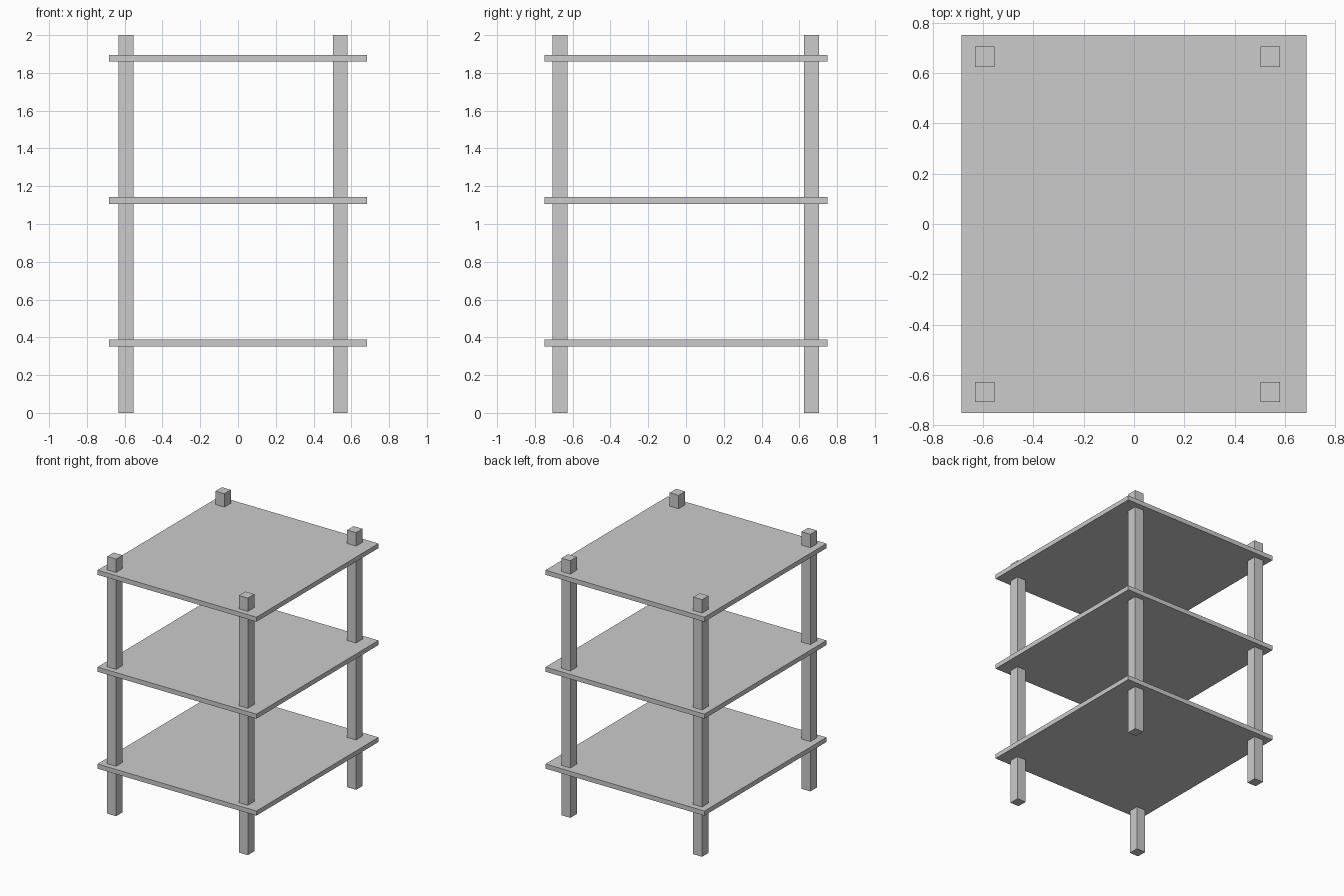
import bpy

if "Cube" in bpy.data.objects:
    bpy.data.objects.remove(bpy.data.objects["Cube"])


def box(name, center, size):
    bpy.ops.mesh.primitive_cube_add(size=1, location=center)
    ob = bpy.context.object
    ob.name = name
    ob.scale = size
    bpy.ops.object.transform_apply(location=False, rotation=False, scale=True)
    return ob


# Four square posts, set slightly to the left of the shelf centre
for side, x in (("left", -0.593), ("right", 0.541)):
    for end, y in (("front", -0.667), ("back", 0.664)):
        box(f"{end}_{side}_post", (x, y, 1.0), (0.077, 0.08, 2.0))

# Three thin shelves, evenly spaced
for i, level in enumerate(("lower", "middle", "upper")):
    box(f"{level}_shelf", (0, 0, 0.37 + 0.754 * i), (1.368, 1.5, 0.036))
